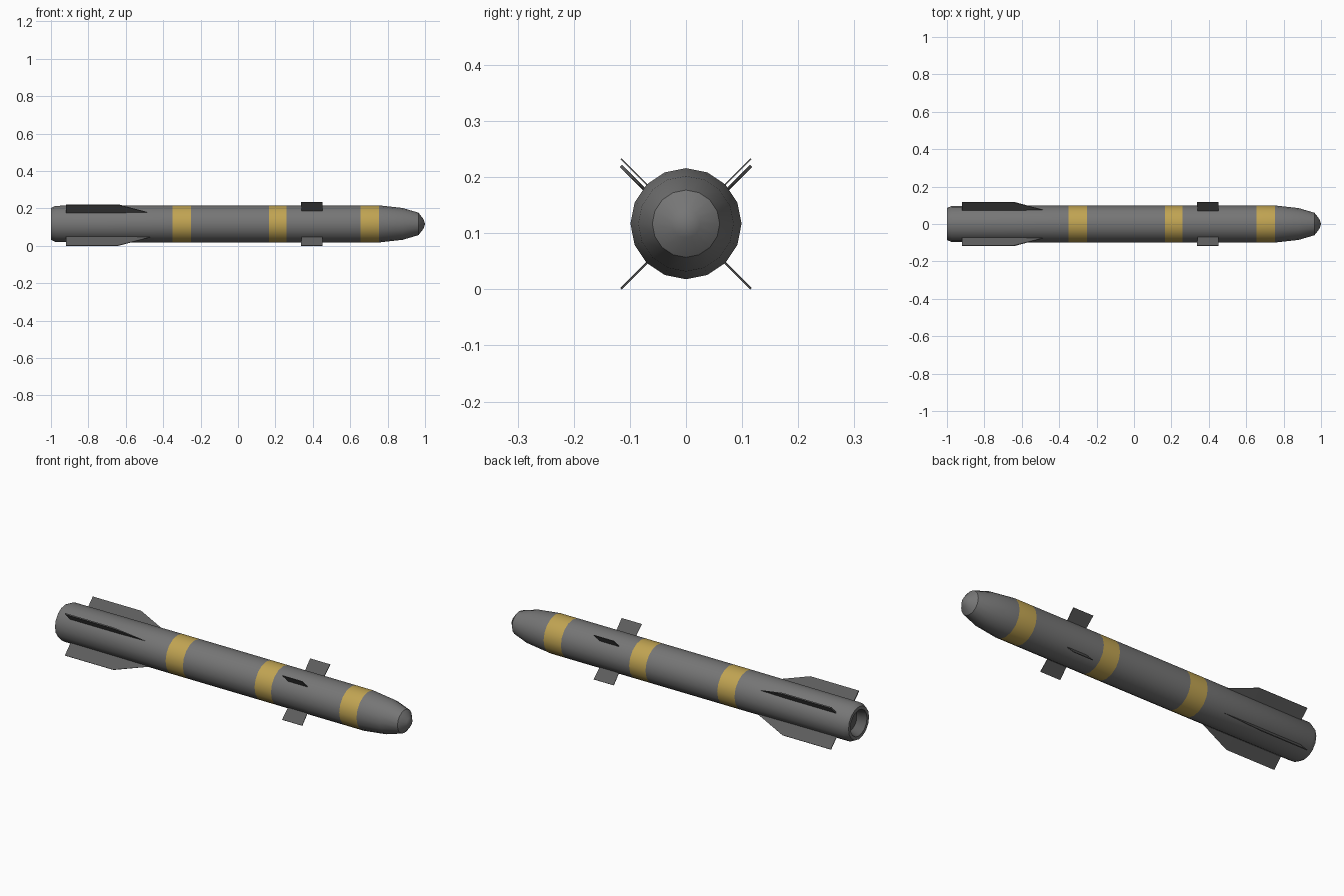
import bpy, bmesh
from math import cos, sin, pi, radians
from mathutils import Matrix, Vector

if "Cube" in bpy.data.objects:
    bpy.data.objects.remove(bpy.data.objects["Cube"], do_unlink=True)

SIDES = 16
AXIS_Z = 0.117
RADIUS = 0.099


def material(name, rgb):
    m = bpy.data.materials.new(name)
    m.use_nodes = True
    m.diffuse_color = (*rgb, 1)
    m.node_tree.nodes["Principled BSDF"].inputs["Base Color"].default_value = (*rgb, 1)
    return m


body_grey = material("body grey", (0.18, 0.18, 0.18))
fin_grey = material("fin grey", (0.11, 0.11, 0.11))
band_yellow = material("band yellow", (0.53, 0.37, 0.085))


def add_object(name, bm, mats):
    bmesh.ops.recalc_face_normals(bm, faces=bm.faces)
    mesh = bpy.data.meshes.new(name)
    bm.to_mesh(mesh)
    bm.free()
    for m in mats:
        mesh.materials.append(m)
    obj = bpy.data.objects.new(name, mesh)
    bpy.context.collection.objects.link(obj)
    obj.location.z = AXIS_Z
    return obj


# Body: turned profile running from the nozzle floor to the nose tip
bands = [(-0.35, -0.25), (0.165, 0.26), (0.655, 0.755)]
profile = [(-0.95, 0.055), (-1.0, 0.068), (-1.0, 0.085), (-0.975, 0.097)]
profile += [(x, RADIUS) for band in bands for x in band]
profile += [(0.88, 0.085), (0.965, 0.06), (0.992, 0.025)]

bm = bmesh.new()
rings = []
for x, r in profile:
    angles = [2 * pi * i / SIDES for i in range(SIDES)]
    rings.append([bm.verts.new((x, r * cos(a), r * sin(a))) for a in angles])
for a, b in zip(rings, rings[1:]):
    for i in range(SIDES):
        j = (i + 1) % SIDES
        bm.faces.new((a[i], a[j], b[j], b[i]))
bm.faces.new(rings[0])
tip = bm.verts.new((1.0, 0, 0))
for i in range(SIDES):
    bm.faces.new((rings[-1][i], rings[-1][(i + 1) % SIDES], tip))

# Yellow bands and dark nozzle chosen by position along the axis
for f in bm.faces:
    c = f.calc_center_median()
    f.smooth = True
    if any(lo < c.x < hi for lo, hi in bands):
        f.material_index = 1
    elif c.x < -0.9 and all(v.co.yz.length < 0.07 for v in f.verts):
        f.material_index = 2
body = add_object("body", bm, [body_grey, band_yellow, fin_grey])
body.data.set_sharp_from_angle(angle=radians(35))


def fin(name, outline, half, angle, drop=0.0):
    """Plate from (x, radius, thickness factor) points, turned about the body axis."""
    bm = bmesh.new()
    sides = [[bm.verts.new((x, r, s * half * t)) for x, r, t in outline] for s in (-1, 1)]
    n = len(outline)
    for side in sides:
        # Fan from the second point keeps the wedge facets flat
        for k in range(2, n):
            bm.faces.new((side[1], side[k], side[(k + 1) % n]))
    for i in range(n):
        j = (i + 1) % n
        bm.faces.new((sides[0][i], sides[0][j], sides[1][j], sides[1][i]))
    bmesh.ops.transform(bm, verts=bm.verts, matrix=Matrix.Rotation(angle, 4, "X"))
    bmesh.ops.translate(bm, verts=bm.verts, vec=Vector((0, 0, -drop)))
    return add_object(name, bm, [fin_grey])


# Four tail fins with wedge leading edges and four small nose fins
tail = [(-0.92, 0.08, 1), (-0.64, 0.08, 1), (-0.45, 0.094, 0.1), (-0.64, 0.164, 1), (-0.92, 0.164, 1)]
nose = [(0.34, 0.08, 1), (0.45, 0.08, 1), (0.453, 0.164, 1), (0.337, 0.164, 1)]
corners = ["upper_back", "upper_front", "lower_front", "lower_back"]
for i, corner in enumerate(corners):
    angle = pi / 4 + i * pi / 2
    upper = corner.startswith("upper")
    fin("tail_fin_" + corner, tail, 0.003 if upper else 0.002, angle, 0.013 if upper else 0.0)
    fin("nose_fin_" + corner, nose, 0.0015, angle)
